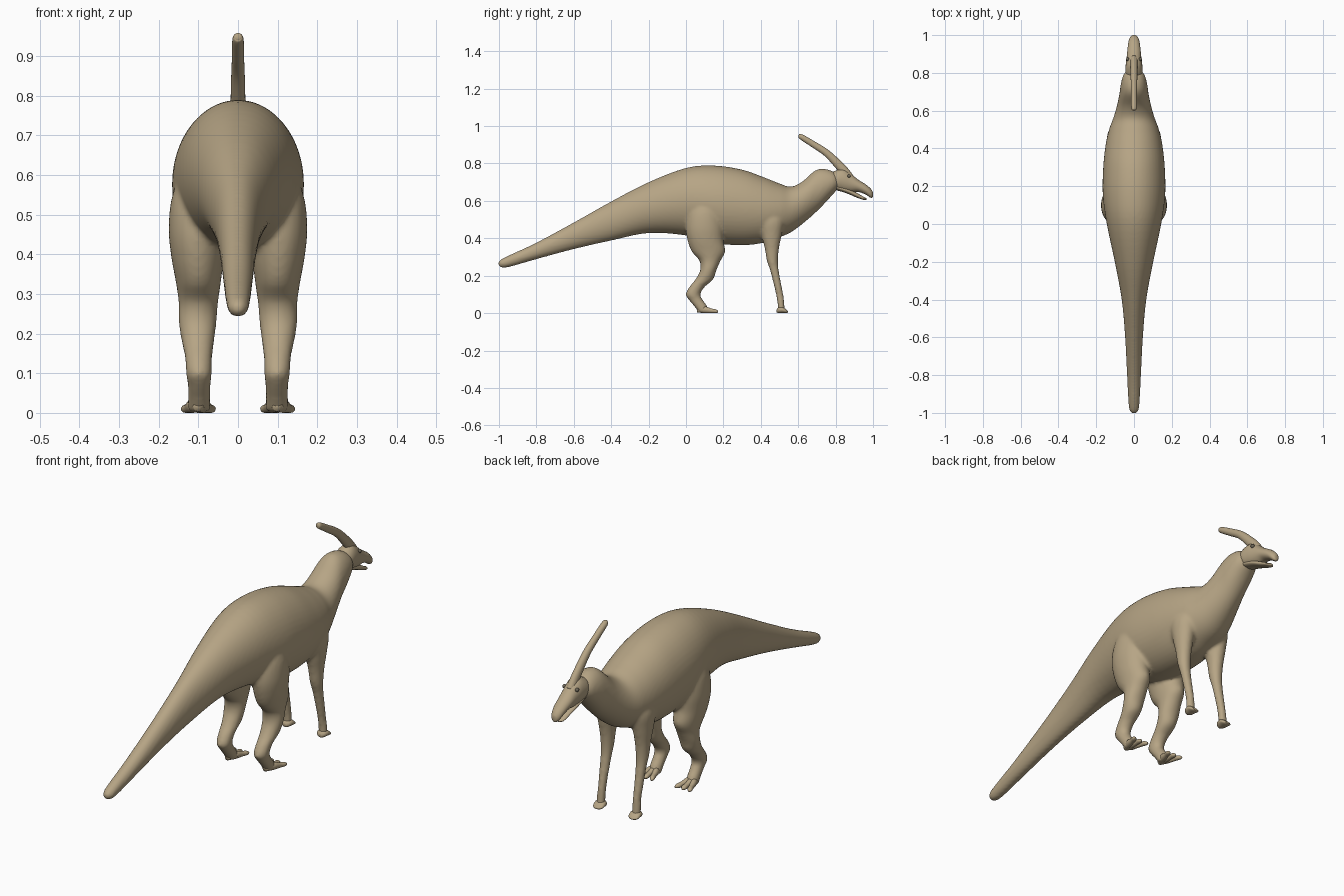
import bpy
import bmesh
import math
from mathutils import Vector

old = bpy.data.objects.get("Cube")
if old:
    bpy.data.objects.remove(old, do_unlink=True)


def make_material(name, color):
    mat = bpy.data.materials.new(name)
    mat.use_nodes = True
    mat.diffuse_color = color
    mat.node_tree.nodes["Principled BSDF"].inputs["Base Color"].default_value = color
    return mat


skin = make_material("tan skin", (0.47, 0.375, 0.235, 1))
eye_color = make_material("dark eye", (0.16, 0.14, 0.10, 1))


def spline(rows, steps=5):
    """Pass a smooth curve through rows of numbers."""
    padded = [rows[0]] + list(rows) + [rows[-1]]
    out = []
    for p, a, b, n in zip(padded, padded[1:], padded[2:], padded[3:]):
        for i in range(steps):
            t = i / steps
            out.append([
                q + t * ((s - o) / 2 + t * ((2 * o - 5 * q + 4 * s - r) / 2
                                            + t * (3 * q - o - 3 * s + r) / 2))
                for o, q, s, r in zip(p, a, b, n)])
    return out + [list(rows[-1])]


def loft(bm, rings, sides=24):
    """Skin a closed tube over rings given as centre, half axis, half axis."""
    loops = []
    for c, u, v in rings:
        angles = [math.tau * k / sides for k in range(sides)]
        loops.append([bm.verts.new(c + u * math.cos(a) + v * math.sin(a)) for a in angles])
    for low, high in zip(loops, loops[1:]):
        for k in range(sides):
            j = (k + 1) % sides
            bm.faces.new((low[k], low[j], high[j], high[k]))
    bm.faces.new(loops[0])
    bm.faces.new(loops[-1])


def along_y(rows, x=0, spread=0):
    """Upright rings: y, bottom, top, half width; spread shifts x forward."""
    start = rows[0][0]
    return [(Vector((x + spread * (y - start), y, (lo + hi) / 2)),
             Vector((w, 0, 0)), Vector((0, 0, (hi - lo) / 2)))
            for y, lo, hi, w in spline(rows)]


def along_z(rows, side):
    """Level rings: z, back, front, inner x, outer x."""
    return [(Vector((side * (a + b) / 2, (back + front) / 2, z)),
             Vector(((b - a) / 2, 0, 0)), Vector((0, (front - back) / 2, 0)))
            for z, back, front, a, b in spline(rows)]


def finish(name, bm, mat=skin):
    bmesh.ops.recalc_face_normals(bm, faces=bm.faces[:])
    for face in bm.faces:
        face.smooth = True
    mesh = bpy.data.meshes.new(name)
    bm.to_mesh(mesh)
    bm.free()
    mesh.materials.append(mat)
    obj = bpy.data.objects.new(name, mesh)
    bpy.context.collection.objects.link(obj)
    return obj


# Tail, torso and neck
torso = [
    (-1.003, .255, .275, .012), (-.985, .243, .29, .024), (-.94, .248, .312, .03),
    (-.8, .288, .377, .037), (-.6, .342, .485, .047), (-.4, .388, .597, .065),
    (-.2, .428, .70, .102), (0, .415, .776, .144), (.15, .375, .789, .165),
    (.3, .363, .767, .163), (.42, .377, .725, .15), (.5, .405, .693, .132),
    (.56, .432, .676, .11), (.62, .475, .702, .092), (.69, .535, .762, .077),
    (.74, .585, .771, .07), (.79, .64, .755, .056), (.82, .67, .73, .03)]

# Hind leg: thigh, knee, shin and heel
hind_leg = [
    (.62, .05, .16, .05, .14), (.54, .01, .19, .03, .168), (.46, -.002, .2, .03, .175),
    (.39, .008, .2, .036, .168), (.33, .03, .21, .043, .157), (.28, .072, .185, .05, .15),
    (.23, .076, .163, .054, .15), (.18, .05, .145, .06, .142), (.14, .018, .1, .065, .134),
    (.1, -.002, .077, .066, .131), (.07, .016, .09, .069, .127),
    (.035, .045, .115, .07, .127), (.002, .07, .12, .07, .127)]

# Front leg: shoulder, elbow, forearm and wrist
front_leg = [
    (.58, .42, .5, .05, .11), (.5, .385, .525, .035, .142), (.42, .402, .512, .048, .137),
    (.35, .42, .498, .058, .128), (.28, .432, .492, .064, .122), (.22, .452, .497, .069, .117),
    (.1, .481, .52, .074, .112), (.04, .49, .527, .074, .114), (.002, .49, .53, .074, .114)]

# Body and limbs are fused into one soft skin
bm = bmesh.new()
loft(bm, along_y(torso), 48)
for side in (-1, 1):
    loft(bm, along_z(hind_leg, side))
    loft(bm, along_z(front_leg, side))
body = finish("body_and_legs", bm)
fuse = body.modifiers.new("fuse", 'REMESH')
fuse.mode = 'VOXEL'
fuse.voxel_size = 0.008
fuse.use_smooth_shade = True
soften = body.modifiers.new("soften", 'SMOOTH')
soften.factor = 0.5
soften.iterations = 6

# Head with upper beak
bm = bmesh.new()
loft(bm, along_y([
    (.76, .69, .74, .03), (.80, .66, .762, .045), (.84, .648, .771, .044),
    (.88, .645, .747, .039), (.92, .648, .714, .035), (.96, .634, .689, .03),
    (.985, .618, .668, .023), (.997, .618, .652, .013), (1.0, .63, .642, .004)]))
finish("head", bm)

# Lower jaw
bm = bmesh.new()
loft(bm, along_y([
    (.80, .66, .69, .035), (.86, .64, .67, .034), (.91, .619, .645, .027),
    (.95, .605, .622, .02), (.965, .606, .615, .008)]))
finish("lower_jaw", bm)

# Long swept-back crest
bm = bmesh.new()
crest_path = spline([
    (.875, .725, .02, .022), (.835, .772, .019, .024), (.755, .853, .017, .019),
    (.68, .903, .015, .017), (.615, .943, .014, .014), (.602, .949, .007, .007)])
rings = []
for i, (y, z, w, h) in enumerate(crest_path):
    before = crest_path[max(i - 1, 0)]
    after = crest_path[min(i + 1, len(crest_path) - 1)]
    across = Vector((0, before[1] - after[1], after[0] - before[0])).normalized()
    rings.append((Vector((0, y, z)), Vector((w, 0, 0)), across * h))
loft(bm, rings)
finish("head_crest", bm)

# Feet and eyes, one per side
for side, label in ((1, "left"), (-1, "right")):
    bm = bmesh.new()
    for spread in (-.32, 0, .32):
        loft(bm, along_y([
            (.06, .004, .03, .012), (.1, 0, .036, .016), (.135, 0, .025, .012),
            (.16, 0, .02, .012), (.172, .004, .012, .004)], side * .1, spread), 16)
    finish(label + "_hind_toes", bm)

    bm = bmesh.new()
    loft(bm, along_y([
        (.485, .004, .02, .01), (.495, 0, .032, .022), (.515, 0, .034, .027),
        (.535, 0, .02, .024), (.545, .003, .01, .01)], side * .094))
    finish(label + "_front_foot", bm)

    bm = bmesh.new()
    bmesh.ops.create_uvsphere(bm, u_segments=16, v_segments=10, radius=.009)
    bmesh.ops.translate(bm, verts=bm.verts[:], vec=(side * .034, .872, .733))
    finish(label + "_eye", bm, eye_color)
